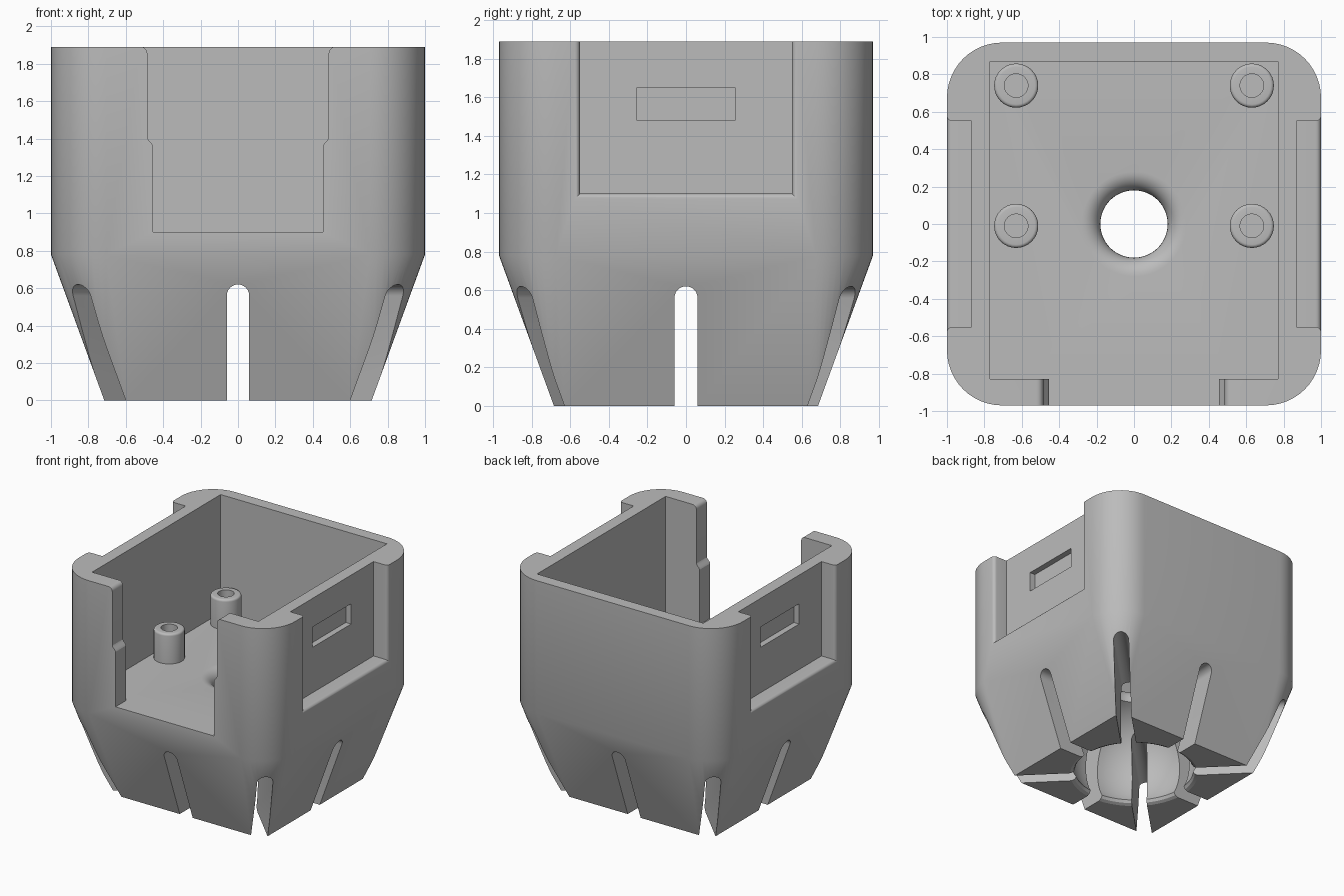
import bpy, bmesh, math
from math import sin, cos, pi, sqrt
from mathutils import Matrix

default = bpy.data.objects.get("Cube")
if default:
    bpy.data.objects.remove(default, do_unlink=True)

grey = bpy.data.materials.new("light_grey_plastic")
grey.use_nodes = True
GREY = (0.5, 0.5, 0.5, 1)
grey.diffuse_color = GREY
grey.node_tree.nodes["Principled BSDF"].inputs["Base Color"].default_value = GREY


def loft(name, rings):
    """Skin a list of equal-length point rings and cap both ends."""
    bm = bmesh.new()
    loops = [[bm.verts.new(p) for p in ring] for ring in rings]
    for a, b in zip(loops, loops[1:]):
        for i in range(len(a)):
            j = (i + 1) % len(a)
            bm.faces.new((a[i], a[j], b[j], b[i]))
    bm.faces.new(loops[0])
    bm.faces.new(loops[-1])
    bmesh.ops.recalc_face_normals(bm, faces=bm.faces)
    mesh = bpy.data.meshes.new(name)
    bm.to_mesh(mesh)
    bm.free()
    mesh.materials.append(grey)
    obj = bpy.data.objects.new(name, mesh)
    bpy.context.collection.objects.link(obj)
    return obj


def lathe(name, profile, n=64):
    return loft(name, [[(r * cos(2 * pi * i / n), r * sin(2 * pi * i / n), z)
                        for i in range(n)] for r, z in profile])


def box(name, x0, x1, y0, y1, z0, z1):
    return loft(name, [[(x0, y0, z), (x1, y0, z), (x1, y1, z), (x0, y1, z)]
                       for z in (z0, z1)])


def extrude(name, outline, y0, y1):
    return loft(name, [[(x, y, z) for x, z in outline] for y in (y0, y1)])


def rounded_rect(hx, hy, r, z, n=12):
    pts = []
    for k, (sx, sy) in enumerate(((1, 1), (-1, 1), (-1, -1), (1, -1))):
        for i in range(n + 1):
            a = (k + i / n) * pi / 2
            pts.append((sx * (hx - r) + r * cos(a), sy * (hy - r) + r * sin(a), z))
    return pts


def activate(obj):
    bpy.ops.object.select_all(action='DESELECT')
    obj.select_set(True)
    bpy.context.view_layer.objects.active = obj


def cut(target, cutter):
    cutter.hide_render = True
    activate(target)
    mod = target.modifiers.new("cut", 'BOOLEAN')
    mod.operation = 'DIFFERENCE'
    mod.solver = 'EXACT'
    mod.object = cutter
    bpy.ops.object.modifier_apply(modifier=mod.name)
    bpy.data.objects.remove(cutter, do_unlink=True)


def smooth(obj):
    activate(obj)
    bpy.ops.object.shade_smooth_by_angle(angle=math.radians(25))


# Outer shell: rounded box tapering to a nearly square foot
TOP, FLOOR = 1.89, 0.9
INSET = 0.285
body = loft("housing", [
    rounded_rect(1 - INSET, 0.97 - INSET, 0.01, 0),
    rounded_rect(1, 0.97, 0.295, 0.78),
    rounded_rect(1, 0.97, 0.295, TOP)])

# Open tray
cut(body, box("tray_cutter", -0.77, 0.77, -0.83, 0.87, FLOOR, 2.2))

# Stepped front opening with rounded top corners
half = [(0.455, FLOOR), (0.455, 1.36), (0.462, 1.375), (0.478, 1.39), (0.485, 1.405)]
half += [(0.52 - 0.035 * cos(a), 1.855 + 0.035 * sin(a))
         for a in (i * pi / 10 for i in range(6))]
half += [(0.52, 2.2)]
outline = half + [(-x, z) for x, z in reversed(half)]
cut(body, extrude("front_opening_cutter", outline, -1.2, -0.7))

# Side recesses with rounded rims and a shallow slot pocket in each
R = 0.028
for side in (1, -1):
    steps = [(0.87, 0)] + [(1 - R * cos(a), R * (1 - cos(pi / 2 - a) if a < 0 else 0))
                           for a in (0,)]
    steps += [(1 - R + R * sin(a), R * (1 - cos(a)))
              for a in (i * pi / 10 for i in range(1, 6))]
    steps += [(1.1, R)]
    rings = [[(side * x, -0.55 - g, 1.1 - g), (side * x, 0.55 + g, 1.1 - g),
              (side * x, 0.55 + g, 2.2), (side * x, -0.55 - g, 2.2)] for x, g in steps]
    cut(body, loft("recess_cutter", rings))
    x0, x1 = sorted((side * 0.82, side * 0.95))
    cut(body, box("pocket_cutter", x0, x1, -0.255, 0.255, 1.48, 1.65))

# Ball socket with a flared lip, opening through a funnel in the tray floor
BALL_R, BALL_Z = 0.53, 0.27
profile = [(0.51, -0.1), (0.51, 0), (0.485, 0.012), (0.472, 0.035)]
a0, a1 = math.asin((0.06 - BALL_Z) / BALL_R), math.acos(0.18 / BALL_R)
for i in range(21):
    a = a0 + (a1 - a0) * i / 20
    profile.append((BALL_R * cos(a), BALL_Z + BALL_R * sin(a)))
profile += [(0.28 - 0.1 * cos(a), FLOOR - 0.1 + 0.1 * sin(a))
            for a in (i * pi / 16 for i in range(9))]
profile += [(0.28, FLOOR + 0.1)]
cut(body, lathe("socket_cutter", profile))

# Eight round-topped slots that split the socket into fingers
W = 0.06
arch = [(-W, -0.2), (W, -0.2)]
arch += [(W * cos(a), 0.56 + W * sin(a)) for a in (i * pi / 12 for i in range(13))]
for k in range(4):
    slot = extrude("slot_cutter", arch, -1.5, 1.5)
    slot.data.transform(Matrix.Rotation(k * pi / 4, 4, 'Z'))
    cut(body, slot)
smooth(body)

# Hollow screw posts
POST_TOP, F = 1.15, 0.018
post_profile = [(0.118, FLOOR - 0.03)]
post_profile += [(0.118 - F + F * cos(a), POST_TOP - F + F * sin(a))
                 for a in (i * pi / 8 for i in range(5))]
post_profile += [(0.063, POST_TOP), (0.063, FLOOR + 0.02)]
for side, label in ((1, "left"), (-1, "right")):
    for y, place in ((0.74, "back"), (-0.01, "middle")):
        post = lathe(f"screw_post_{place}_{label}", post_profile, 32)
        post.location = (side * 0.63, y, 0)
        smooth(post)
